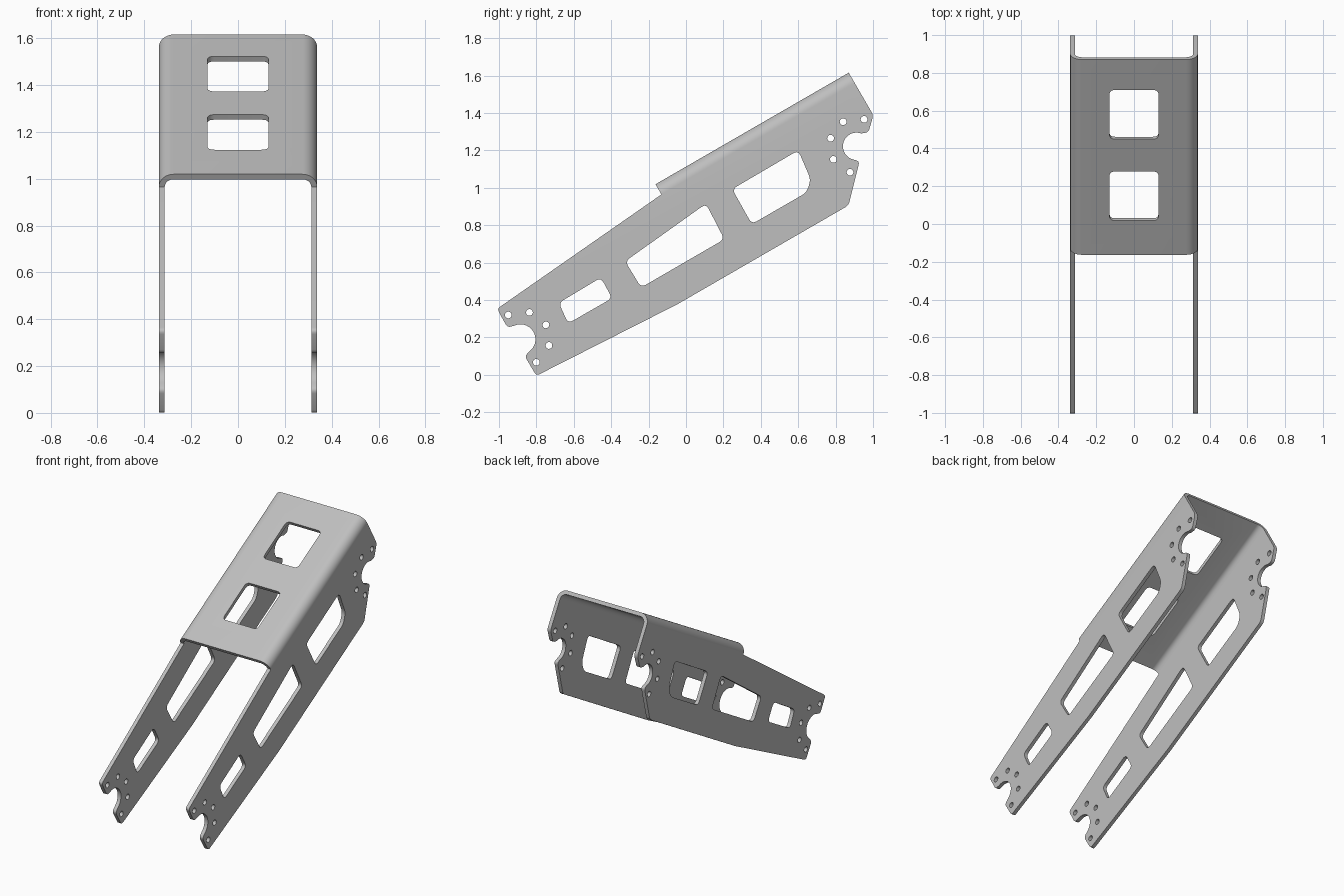
import bpy
import bmesh
from math import sin, cos, pi, radians
from mathutils import Matrix, Vector

cube = bpy.data.objects.get("Cube")
if cube:
    bpy.data.objects.remove(cube)

# Main dimensions of the bent sheet
HALF_WIDTH = 0.338
THICK = 0.025
BEND = 0.063
LENGTH = 1.193
TILT = Matrix.Translation((0, -0.163, 1.019)) @ Matrix.Rotation(radians(30), 4, 'X')
FLAT = HALF_WIDTH - BEND


def local(y, z):
    """Side coordinates to the tilted frame of the sheet."""
    p = TILT.inverted() @ Vector((0, y, z))
    return Vector((p.y, p.z))


def arc(center, radius, start, end, steps=20):
    angles = [radians(start + (end - start) * i / steps) for i in range(steps + 1)]
    return [(center[0] + radius * cos(a), center[1] + radius * sin(a)) for a in angles]


def rounded(points, cut=0.03, steps=6):
    """Polygon with every corner softened."""
    pts = [Vector(p) for p in points]
    out = []
    for i, p in enumerate(pts):
        before, after = pts[i - 1] - p, pts[(i + 1) % len(pts)] - p
        a = p + before.normalized() * min(cut, before.length * 0.45)
        b = p + after.normalized() * min(cut, after.length * 0.45)
        for k in range(steps + 1):
            t = k / steps
            out.append(a * (1 - t) ** 2 + p * (2 * t * (1 - t)) + b * t ** 2)
    return out


def soft(points, index, cut=0.02, steps=5):
    """Round one corner of an open chain."""
    p, a, b = (Vector(points[i]) for i in (index, index - 1, index + 1))
    a = p + (a - p).normalized() * min(cut, (a - p).length * 0.5)
    b = p + (b - p).normalized() * min(cut, (b - p).length * 0.5)
    return [a * (1 - k / steps) ** 2 + p * (2 * k / steps * (1 - k / steps))
            + b * (k / steps) ** 2 for k in range(steps + 1)]


def add_plate(bm, loops, matrix):
    """Flat plate with holes; the first loop is the outline."""
    curve = bpy.data.curves.new("plate_outline", 'CURVE')
    curve.dimensions = '2D'
    curve.fill_mode = 'BOTH'
    curve.extrude = THICK / 2
    for loop in loops:
        spline = curve.splines.new('POLY')
        spline.points.add(len(loop) - 1)
        for point, co in zip(spline.points, loop):
            point.co = (co[0], co[1], 0, 1)
        spline.use_cyclic_u = True
    helper = bpy.data.objects.new("plate_outline", curve)
    bpy.context.collection.objects.link(helper)
    graph = bpy.context.evaluated_depsgraph_get()
    mesh = bpy.data.meshes.new_from_object(helper.evaluated_get(graph))
    mesh.transform(matrix)
    bm.from_mesh(mesh)
    bpy.data.objects.remove(helper)
    bpy.data.meshes.remove(mesh)


# Side arm outline: front claw, underside, rear claw
front_claw = [(-1.01, 0.353), (-0.955, 0.253)] + arc((-0.885, 0.19), 0.08, 115, -50)
front_claw += [(-0.862, 0.1), (-0.8, -0.005)]
rear_claw = [(0.869, 0.906), (0.928, 1.142)] + arc((0.912, 1.222), 0.073, -110, -290)
rear_claw += [(0.975, 1.296), (1.002, 1.388)]
chain = [local(*p) for p in front_claw + [(-0.045, 0.378)] + rear_claw]
chain = [Vector((0, -BEND))] + chain + [Vector((LENGTH, -BEND))]
n_front = len(front_claw)
last = len(chain) - 1
corners = {1, 2, n_front - 1, n_front, n_front + 2, n_front + 3, last - 2, last - 1}
outline = []
for i, p in enumerate(chain):
    outline += soft(chain, i) if i in corners else [p]

# Arm windows and screw holes
windows = [
    [(-0.68, 0.385), (-0.455, 0.52), (-0.395, 0.41), (-0.63, 0.275)],
    [(-0.325, 0.607), (0.107, 0.915), (0.205, 0.725), (-0.24, 0.467)],
    [(0.247, 0.993), (0.6, 1.2), (0.667, 1.045), (0.645, 0.975), (0.352, 0.806)],
]
screws = [(-0.95, 0.32), (-0.837, 0.334), (-0.749, 0.267), (-0.733, 0.157), (-0.8, 0.067),
          (0.952, 1.366), (0.84, 1.353), (0.773, 1.265), (0.788, 1.152), (0.877, 1.083)]
arm_loops = [outline]
arm_loops += [rounded([local(*p) for p in w]) for w in windows]
arm_loops += [[local(*p) for p in arc(c, 0.018, 0, 345, 23)] for c in screws]

# Top panel with two windows
panel_loops = [[(-FLAT, 0), (FLAT, 0), (FLAT, LENGTH), (-FLAT, LENGTH)]]
for s in (0.209, 0.707):
    panel_loops.append(rounded([(-0.13, s), (0.13, s), (0.13, s + 0.3), (-0.13, s + 0.3)]))

bm = bmesh.new()
axes = Matrix(((0, 0, 1, 0), (1, 0, 0, 0), (0, 1, 0, 0), (0, 0, 0, 1)))
for side in (-1, 1):
    add_plate(bm, arm_loops, Matrix.Translation((side * (HALF_WIDTH - THICK / 2), 0, 0)) @ axes)
add_plate(bm, panel_loops, Matrix.Translation((0, 0, -THICK / 2)))

# Seam walls are removed so that the bends join the plates
bm.normal_update()
seams = []
for f in bm.faces:
    on_arm = abs(f.normal.z) > 0.9 and all(abs(v.co.z + BEND) < 1e-4 for v in f.verts)
    on_panel = abs(f.normal.x) > 0.9 and all(abs(abs(v.co.x) - FLAT) < 1e-4 for v in f.verts)
    if on_arm or on_panel:
        seams.append(f)
bmesh.ops.delete(bm, geom=seams, context='FACES')

# Rounded bends between panel and arms
STEPS = 10
for side in (-1, 1):
    rings = []
    for k in range(STEPS + 1):
        a = pi / 2 * k / STEPS
        rings.append([bm.verts.new((side * (FLAT + r * cos(a)), s, r * sin(a) - BEND))
                      for r, s in ((BEND, 0), (BEND, LENGTH),
                                   (BEND - THICK, LENGTH), (BEND - THICK, 0))])
    for a, b in zip(rings, rings[1:]):
        for i in range(4):
            j = (i + 1) % 4
            bm.faces.new((a[i], a[j], b[j], b[i]))

bmesh.ops.remove_doubles(bm, verts=bm.verts[:], dist=1e-4)
bmesh.ops.recalc_face_normals(bm, faces=bm.faces[:])
bm.transform(TILT)
mesh = bpy.data.meshes.new("bracket")
bm.to_mesh(mesh)
bm.free()

# Plain metal colour
metal = bpy.data.materials.new("light_grey_metal")
metal.use_nodes = True
colour = (0.52, 0.52, 0.52, 1)
metal.diffuse_color = colour
metal.node_tree.nodes["Principled BSDF"].inputs["Base Color"].default_value = colour
mesh.materials.clear()
mesh.materials.append(metal)
for face in mesh.polygons:
    face.material_index = 0

bracket = bpy.data.objects.new("bracket", mesh)
bpy.context.collection.objects.link(bracket)
bpy.ops.object.select_all(action='DESELECT')
bracket.select_set(True)
bpy.context.view_layer.objects.active = bracket
bpy.ops.object.shade_smooth_by_angle(angle=radians(30))
